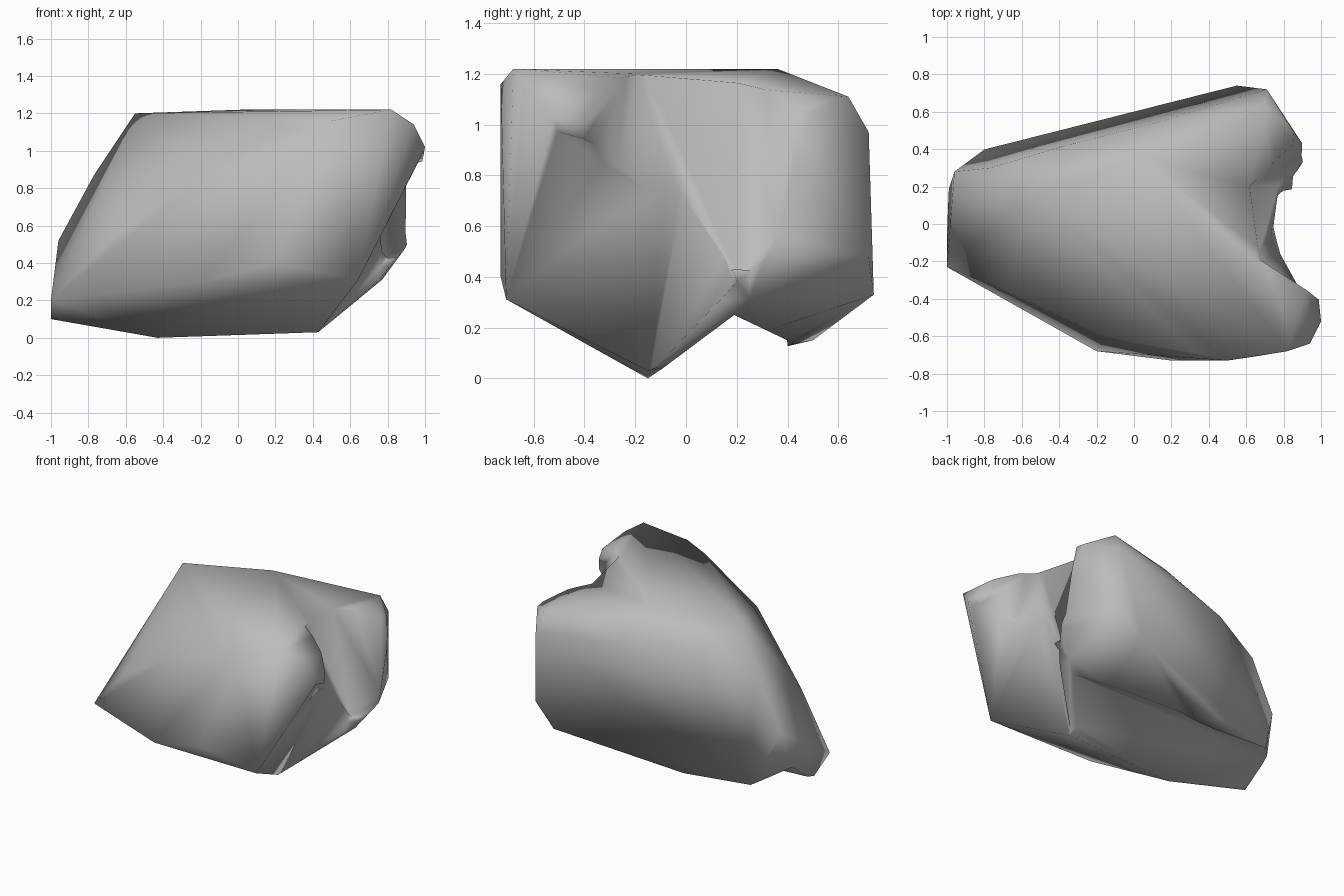
import bpy
import bmesh

cube = bpy.data.objects.get("Cube")
if cube:
    bpy.data.objects.remove(cube, do_unlink=True)

# One plain stone material
stone = bpy.data.materials.new("stone_grey")
stone.use_nodes = True
colour = (0.5, 0.5, 0.5, 1)
stone.diffuse_color = colour
shader = next(n for n in stone.node_tree.nodes if n.type == "BSDF_PRINCIPLED")
shader.inputs["Base Color"].default_value = colour
shader.inputs["Roughness"].default_value = 0.9


def hull_object(name, corners):
    """Wrap a faceted boulder skin around a few corner points."""
    bm = bmesh.new()
    for corner in corners:
        bm.verts.new(corner)
    bmesh.ops.convex_hull(bm, input=list(bm.verts))
    loose = [v for v in bm.verts if not v.link_faces]
    bmesh.ops.delete(bm, geom=loose, context="VERTS")
    bmesh.ops.recalc_face_normals(bm, faces=list(bm.faces))
    mesh = bpy.data.meshes.new(name)
    bm.to_mesh(mesh)
    bm.free()
    mesh.materials.append(stone)
    obj = bpy.data.objects.new(name, mesh)
    bpy.context.scene.collection.objects.link(obj)
    return obj


def carve(target, cutter):
    """Cut one hull out of another and throw the cutter away."""
    cutter.hide_render = True
    modifier = target.modifiers.new(cutter.name, "BOOLEAN")
    modifier.operation = "DIFFERENCE"
    modifier.solver = "EXACT"
    modifier.object = cutter
    bpy.context.view_layer.update()
    bpy.context.view_layer.objects.active = target
    target.select_set(True)
    bpy.ops.object.modifier_apply(modifier=modifier.name)
    bpy.data.objects.remove(cutter, do_unlink=True)


# Boulder: front lobe, flat crown, left nose, keel, rear lobe and back wall
front_lobe = [
    (.82, -.68, 1.22), (.94, -.64, 1.14), (1, -.52, 1.02),
    (.92, -.35, 1.13), (.5, -.73, 1.16), (.33, -.69, 1.12),
    (.64, -.72, .31), (.2, -.73, .4), (-.2, -.68, .3), (-.15, -.61, .89),
]
crown = [(-.55, .15, 1.2), (.03, .36, 1.22), (.66, -.2, 1.2)]
left_nose = [
    (-1, -.05, .1), (-1, -.23, .2), (-.68, -.36, .53), (-.99, .19, .24),
    (-.96, .28, .52), (-.77, .3, .87),
]
keel = [(.43, -.15, .03), (-.43, -.15, 0), (.77, .25, .31)]
rear_lobe = [
    (.7, .64, 1.11), (.71, .72, .97), (.55, .74, .33),
    (.71, .72, .48), (.85, .5, 1.05), (.9, .43, .85), (.91, .32, .5),
]
back_wall = [
    (.15, .55, 1.06), (-.4, .41, 1), (-.8, .4, .14), (-.33, .5, .15),
]
rock = hull_object(
    "rock", front_lobe + crown + left_nose + keel + rear_lobe + back_wall)

# Sloping flank from the lobe tip down to the keel
flank_floor = [
    (.43, -.14, .02), (.64, -.73, .3), (.99, -.53, .98),
    (.78, 0, .8), (.76, .19, .38),
]
flank_mouth = [
    (1.3, -.9, .2), (1.3, -.14, -.1), (1.3, .3, .4), (1.3, .1, .85),
    (1.3, -.5, .98),
]
carve(rock, hull_object("flank_cutter", flank_floor + flank_mouth))

# Open notch between the two lobes on the left side
notch_floor = [
    (.66, -.18, 1.25), (.6, .2, 1.25), (.65, .17, 1.1), (.79, -.27, .85),
    (.75, .2, .85), (.77, 0, .6), (.77, .2, .42),
]
notch_mouth = [
    (1.2, -.51, 1.3), (1.2, -.55, .85), (1.2, -.1, .5),
    (1.2, .5, .45), (1.2, .76, .9), (1.2, .76, 1.3),
]
carve(rock, hull_object("notch_cutter", notch_floor + notch_mouth))

# Shallow trough under the stone, between the keel and the back lip
trough = [(-.145, 0), (.19, .25), (.4, .15), (.4, -.1), (-.145, -.1)]
carve(rock, hull_object(
    "trough_cutter", [(x, y, z) for x in (-1.2, 1) for y, z in trough]))

# Tidy the seams and shade the stone softly
bm = bmesh.new()
bm.from_mesh(rock.data)
bmesh.ops.remove_doubles(bm, verts=list(bm.verts), dist=0.015)
for face in bm.faces:
    face.smooth = True
    face.material_index = 0
bm.to_mesh(rock.data)
bm.free()
rock.data.update()
